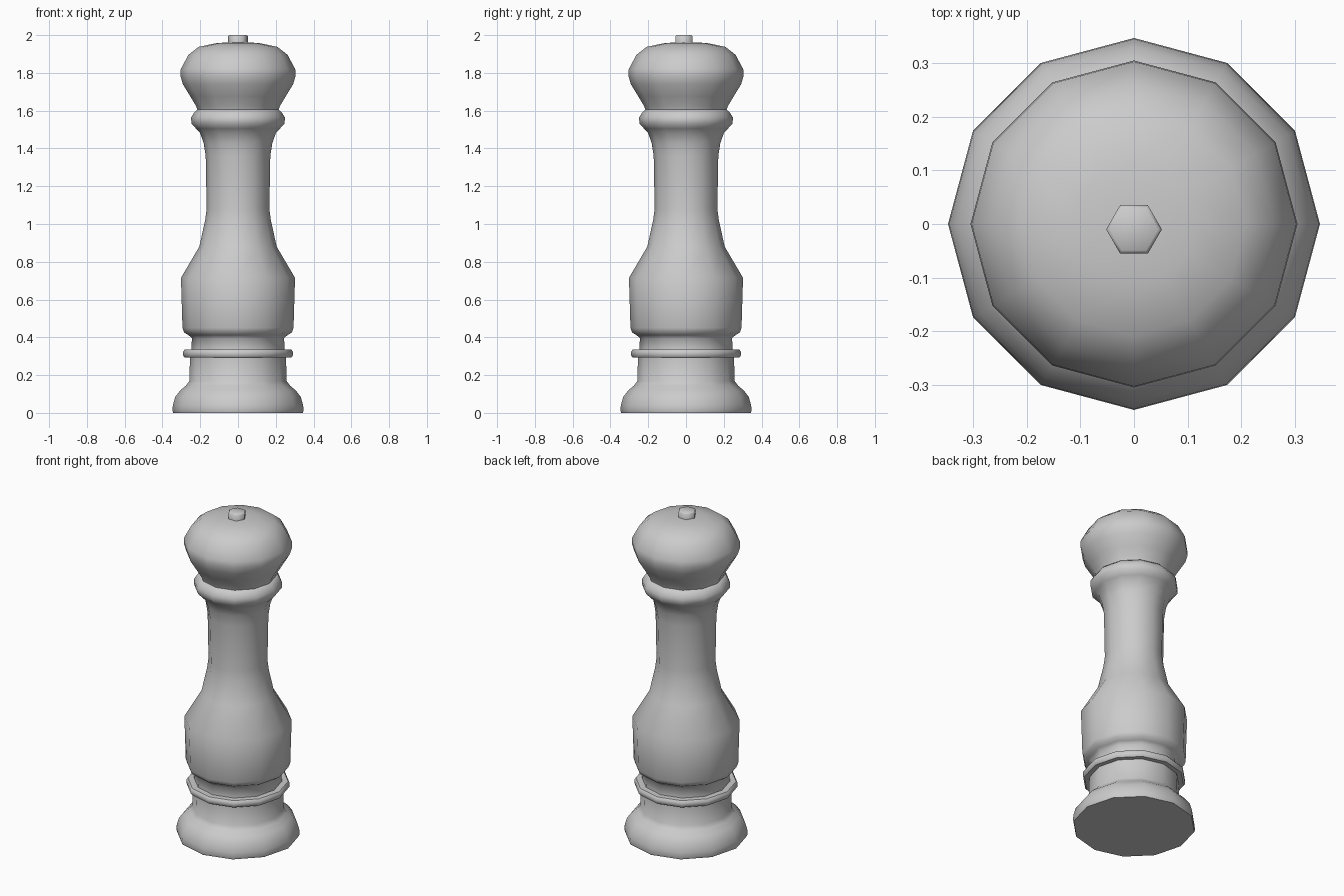
import bpy, bmesh
from math import sin, cos, pi, radians

if "Cube" in bpy.data.objects:
    bpy.data.objects.remove(bpy.data.objects["Cube"])


def lathe(name, profile, sides=12, center=(0, 0), angle=50):
    """Spin (radius, height) points about a vertical axis, capping both ends."""
    bm = bmesh.new()
    rings = []
    for r, z in profile:
        rings.append([bm.verts.new((center[0] + r * cos(2 * pi * i / sides),
                                    center[1] + r * sin(2 * pi * i / sides), z))
                      for i in range(sides)])
    for a, b in zip(rings, rings[1:]):
        for i in range(sides):
            j = (i + 1) % sides
            bm.faces.new((a[i], a[j], b[j], b[i]))
    bm.faces.new(rings[0][::-1])
    bm.faces.new(rings[-1])
    mesh = bpy.data.meshes.new(name)
    bm.to_mesh(mesh)
    bm.free()
    ob = bpy.data.objects.new(name, mesh)
    bpy.context.collection.objects.link(ob)
    bpy.context.view_layer.objects.active = ob
    ob.select_set(True)
    bpy.ops.object.shade_smooth_by_angle(angle=radians(angle))
    ob.select_set(False)
    return ob


# Flared foot, bead ring, waisted grip and collar in one turned body
lathe("mill_body", [
    (.343, 0), (.347, .012), (.345, .04), (.332, .085), (.305, .12),
    (.275, .145), (.258, .168), (.254, .293),
    (.282, .293), (.291, .304), (.291, .324), (.282, .335), (.247, .335),
    (.244, .395), (.262, .412), (.285, .425), (.294, .45),
    (.302, .715), (.205, .88), (.174, 1.02), (.166, 1.08),
    (.171, 1.36), (.182, 1.43), (.202, 1.485), (.222, 1.505), (.247, 1.532),
    (.248, 1.565), (.232, 1.59), (.215, 1.605)])

# Domed turning head
lathe("mill_head", [
    (.215, 1.605), (.222, 1.625), (.252, 1.675), (.292, 1.74), (.305, 1.785),
    (.303, 1.82), (.262, 1.896), (.208, 1.938), (.112, 1.958), (.04, 1.962)])

# Hexagonal finial nut
lathe("top_nut", [(.052, 1.95), (.052, 1.995), (.045, 2.0)],
      sides=6, center=(0, -.01), angle=70)
